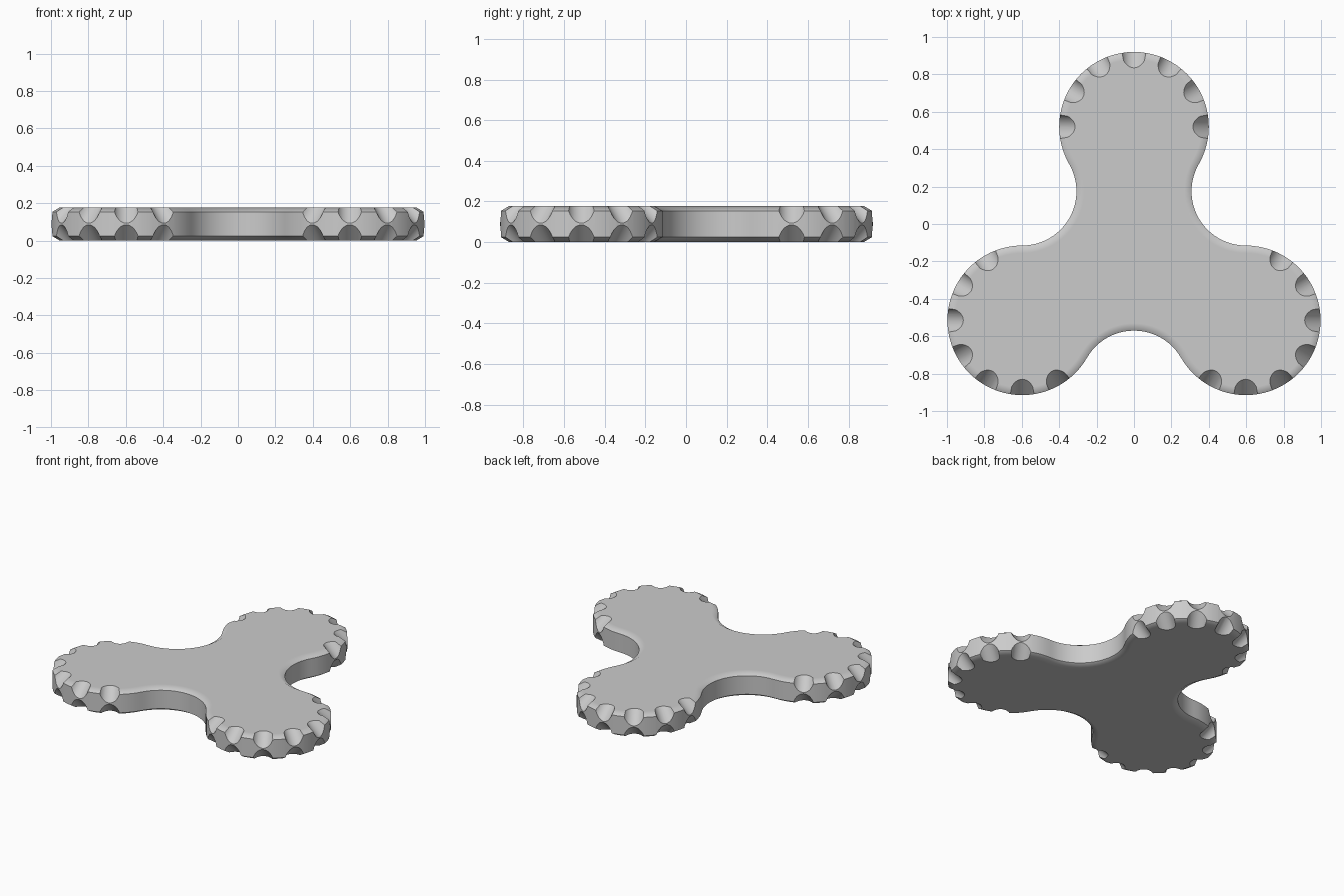
import bpy, bmesh, math
from mathutils import Matrix, Vector

if "Cube" in bpy.data.objects:
    bpy.data.objects.remove(bpy.data.objects["Cube"])

CENTRE = Vector((0, -0.17, 0))
RING = 0.69            # lobes and hollows sit alternately on this circle
LOBE, HOLLOW = 0.4, 0.29
HEIGHT = 0.178
BEVEL_W, BEVEL_H = 0.04, 0.024
NOTCH_DEPTH, NOTCH_R = 0.085, 0.07


def polar(radius, degrees):
    a = math.radians(degrees)
    return Vector((radius * math.cos(a), radius * math.sin(a), 0))


def outline(inset):
    """Three convex lobes joined by tangent concave hollows, counter-clockwise."""
    points = []
    for arm in range(3):
        d = 90 + 120 * arm
        lobe = CENTRE + polar(RING, d)
        hollow = CENTRE + polar(RING, d + 60)
        for i in range(48):
            points.append(lobe + polar(LOBE - inset, d - 120 + 5 * i))
        for i in range(24):
            points.append(hollow + polar(HOLLOW + inset, d - 60 - 5 * i))
    return points


def new_object(name, bm):
    mesh = bpy.data.meshes.new(name)
    bmesh.ops.recalc_face_normals(bm, faces=bm.faces)
    bm.to_mesh(mesh)
    bm.free()
    obj = bpy.data.objects.new(name, mesh)
    bpy.context.collection.objects.link(obj)
    return obj


# Plate with bevelled rims
bm = bmesh.new()
layers = [(0, BEVEL_W), (BEVEL_H, 0), (HEIGHT - BEVEL_H, 0), (HEIGHT, BEVEL_W)]
rings = [[bm.verts.new(p + Vector((0, 0, z))) for p in outline(inset)]
         for z, inset in layers]
for low, high in zip(rings, rings[1:]):
    for i in range(len(low)):
        j = (i + 1) % len(low)
        bm.faces.new((low[i], low[j], high[j], high[i]))
bm.faces.new(rings[0][::-1])
bm.faces.new(rings[-1])
plate = new_object("three_lobed_plate", bm)

grey = bpy.data.materials.new("plain grey")
grey.use_nodes = True
colour = (0.6, 0.6, 0.6, 1)
grey.diffuse_color = colour
grey.node_tree.nodes["Principled BSDF"].inputs["Base Color"].default_value = colour
plate.data.materials.append(grey)


def notch_cutter(name, top):
    """Slanted cylinders, seven around each lobe rim."""
    bm = bmesh.new()
    mid = LOBE - NOTCH_DEPTH / 2 + NOTCH_R * math.sqrt(0.5)
    rise = HEIGHT / 2 - NOTCH_DEPTH / 2 + NOTCH_R * math.sqrt(0.5)
    side = 1 if top else -1
    for arm in range(3):
        d = 90 + 120 * arm
        lobe = CENTRE + polar(RING, d) + Vector((0, 0, HEIGHT / 2))
        for k in range(-3, 4):
            place = (Matrix.Translation(lobe)
                     @ Matrix.Rotation(math.radians(d + 30 * k), 4, 'Z')
                     @ Matrix.Translation((mid, 0, side * rise))
                     @ Matrix.Rotation(math.radians(-45 * side), 4, 'Y'))
            bmesh.ops.create_cone(bm, cap_ends=True, segments=48, radius1=NOTCH_R,
                                  radius2=NOTCH_R, depth=0.23, matrix=place)
    cutter = new_object(name, bm)
    cutter.hide_render = True
    return cutter


# Cut the scalloped grip into both rims
cutters = [notch_cutter("top_notch_cutter", True),
           notch_cutter("bottom_notch_cutter", False)]
bpy.ops.object.select_all(action='DESELECT')
plate.select_set(True)
bpy.context.view_layer.objects.active = plate
for cutter in cutters:
    cut = plate.modifiers.new(cutter.name, 'BOOLEAN')
    cut.operation = 'DIFFERENCE'
    cut.solver = 'EXACT'
    cut.object = cutter
    bpy.ops.object.modifier_apply(modifier=cut.name)
    bpy.data.objects.remove(cutter)

# Soft bevels, crisp notch edges
bpy.ops.object.shade_smooth_by_angle(angle=math.radians(35))
normals = plate.modifiers.new("weighted normals", 'WEIGHTED_NORMAL')
normals.keep_sharp = True
